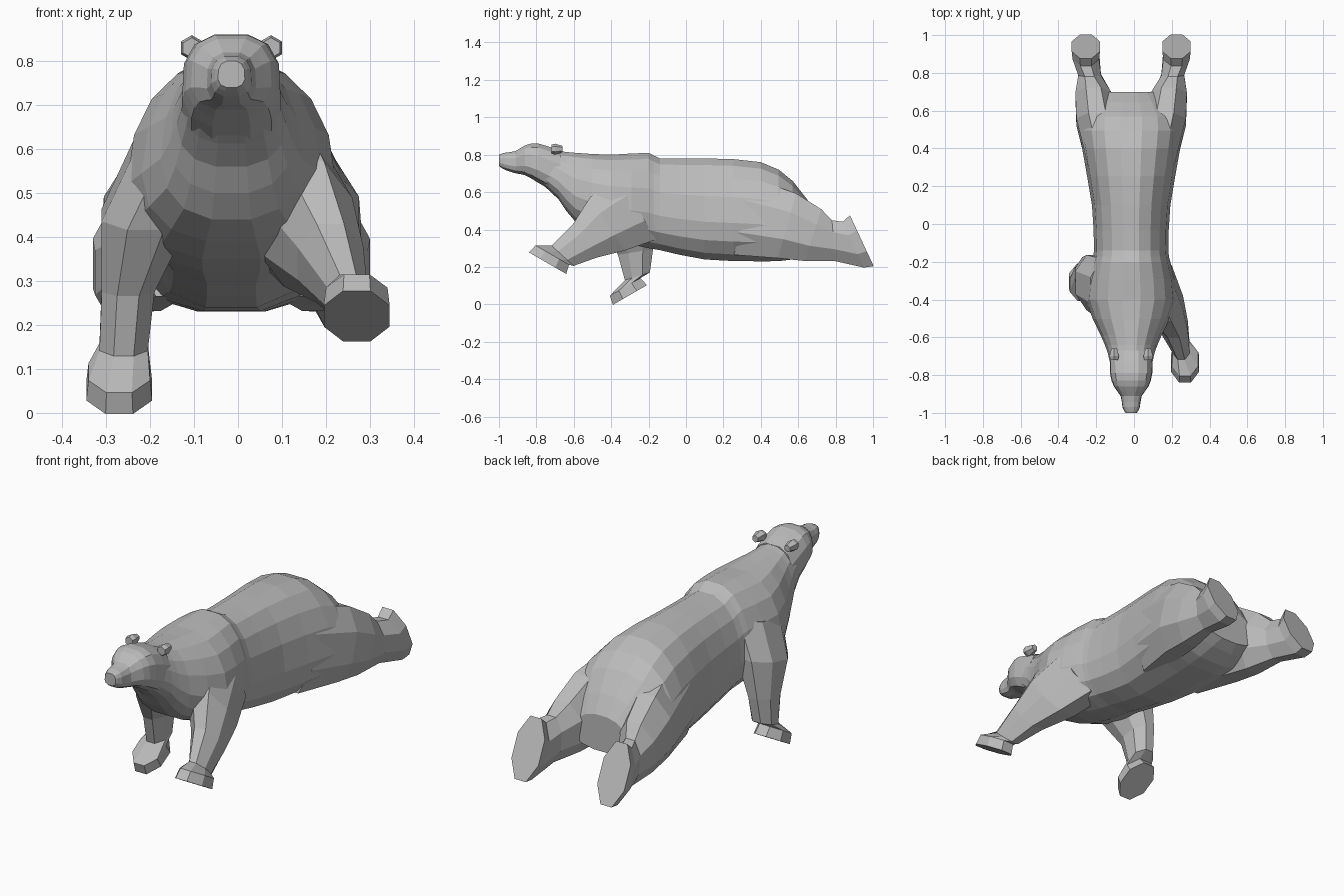
import bpy, bmesh, math
from mathutils import Vector

cube = bpy.data.objects.get("Cube")
if cube:
    bpy.data.objects.remove(cube)

# One plain fur colour
grey = (.5, .5, .5, 1)
fur = bpy.data.materials.new("grey fur")
fur.use_nodes = True
fur.diffuse_color = grey
fur.node_tree.nodes["Principled BSDF"].inputs["Base Color"].default_value = grey


def loft(name, rings):
    """Skin a list of closed point rings and cap both ends."""
    bm = bmesh.new()
    loops = [[bm.verts.new(point) for point in ring] for ring in rings]
    for near, far in zip(loops, loops[1:]):
        for i in range(len(near)):
            bm.faces.new((near[i - 1], near[i], far[i], far[i - 1]))
    bm.faces.new(loops[0])
    bm.faces.new(loops[-1])
    bmesh.ops.recalc_face_normals(bm, faces=bm.faces)
    mesh = bpy.data.meshes.new(name)
    bm.to_mesh(mesh)
    bm.free()
    mesh.materials.append(fur)
    obj = bpy.data.objects.new(name, mesh)
    bpy.context.collection.objects.link(obj)


def section(centre, heading, half, depth, sides=8, bulge=1):
    """Flat-sided polygon across the heading; a bulge below one makes it boxier."""
    across = Vector((0, heading.z, -heading.y)).normalized()
    grow = math.cos(math.pi / sides) ** -bulge
    ring = []
    for i in range(sides):
        angle = math.tau * (i + .5) / sides
        u, v = (math.copysign(abs(f(angle)) ** bulge, f(angle)) for f in (math.cos, math.sin))
        ring.append(centre + (Vector((half * u, 0, 0)) + across * depth * v) * grow)
    return ring


def smooth_path(keys):
    """Insert a curved midpoint between each pair of key sections."""
    keys = [Vector(key) for key in keys]
    padded = [keys[0], *keys, keys[-1]]
    path = []
    for before, start, end, after in zip(padded, padded[1:], padded[2:], padded[3:]):
        path += [start, ((start + end) * 9 - before - after) / 16]
    return path + [keys[-1]]


def trunk(name, keys, sides, bulge, taper):
    """Upright sections with a narrower back and a full belly."""
    rings = []
    for y, bottom, top, half in smooth_path(keys):
        centre = Vector((middle, y, (bottom + top) / 2))
        ring = section(centre, Vector((0, 1, 0)), half, (top - bottom) / 2, sides, bulge)
        for point in ring:
            lift = (point.z - centre.z) / (top - bottom)
            point.x -= (point.x - middle) * lift * taper
        rings.append(ring)
    loft(name, rings)


def limb(name, joints, sole, pitch, paw_depth):
    """Tapered leg through its joints, ending in a flared paw with a flat sole."""
    angle = math.radians(pitch)
    facing = Vector((0, math.cos(angle), math.sin(angle)))
    sole = Vector(sole)
    centres = [Vector(joint[:3]) for joint in joints]
    steps = [(b - a).normalized() for a, b in zip(centres, centres[1:])]
    headings = [a + b for a, b in zip([steps[0], *steps], [*steps, facing])]
    rings = [section(centre, heading, *joint[3:])
             for centre, heading, joint in zip(centres, headings, joints)]
    rings.append(section(sole - facing * .05, facing, .07, paw_depth * .9))
    rings.append(section(sole, facing, .075, paw_depth))
    loft(name, rings)


middle = -.015

# Torso and neck: y, bottom, top, half width
trunk("torso", [
    (-.78, .65, .84, .1),
    (-.68, .56, .82, .12),
    (-.59, .44, .81, .155),
    (-.4, .35, .8, .23),
    (-.2, .3, .81, .2),
    (-.14, .29, .78, .19),
    (.1, .24, .78, .2),
    (.4, .23, .76, .25),
    (.57, .24, .66, .26),
    (.7, .3, .48, .15),
], sides=16, bulge=.85, taper=.3)

# Head and muzzle
trunk("head", [
    (-1, .74, .8, .03),
    (-.97, .72, .81, .045),
    (-.91, .7, .82, .055),
    (-.86, .69, .85, .09),
    (-.79, .65, .86, .11),
    (-.67, .58, .82, .11),
], sides=12, bulge=.75, taper=.1)

# Forelegs in mid stride: x, y, z, half width, half depth at each joint
limb("left_foreleg", [
    (.09, -.26, .52, .11, .2),
    (.15, -.42, .43, .11, .17),
    (.21, -.54, .34, .075, .11),
    (.25, -.66, .26, .045, .08),
], sole=(.27, -.74, .22), pitch=-120, paw_depth=.115)
limb("right_foreleg", [
    (-.13, -.35, .62, .1, .17),
    (-.21, -.31, .45, .1, .15),
    (-.25, -.27, .28, .06, .095),
    (-.26, -.26, .15, .055, .07),
], sole=(-.27, -.3, .05), pitch=-60, paw_depth=.105)

# Paired parts, mirrored about the middle
for side, label in ((1, "left"), (-1, "right")):
    # Hind leg stretched out behind
    hind = [
        (.13, .3, .47, .1, .21),
        (.18, .54, .42, .11, .18),
        (.2, .68, .37, .095, .145),
        (.22, .79, .34, .06, .11),
    ]
    limb(label + "_hind_leg",
         [(middle + side * x, *rest) for x, *rest in hind],
         sole=(middle + side * .24, .94, .34), pitch=25, paw_depth=.15)

    # Small blunt ear
    loft(label + "_ear", [
        section(Vector((middle + side * .09, y, .83)), Vector((0, 1, 0)), size, size, 6)
        for y, size in ((-.72, .02), (-.7, .025), (-.66, .015))
    ])
